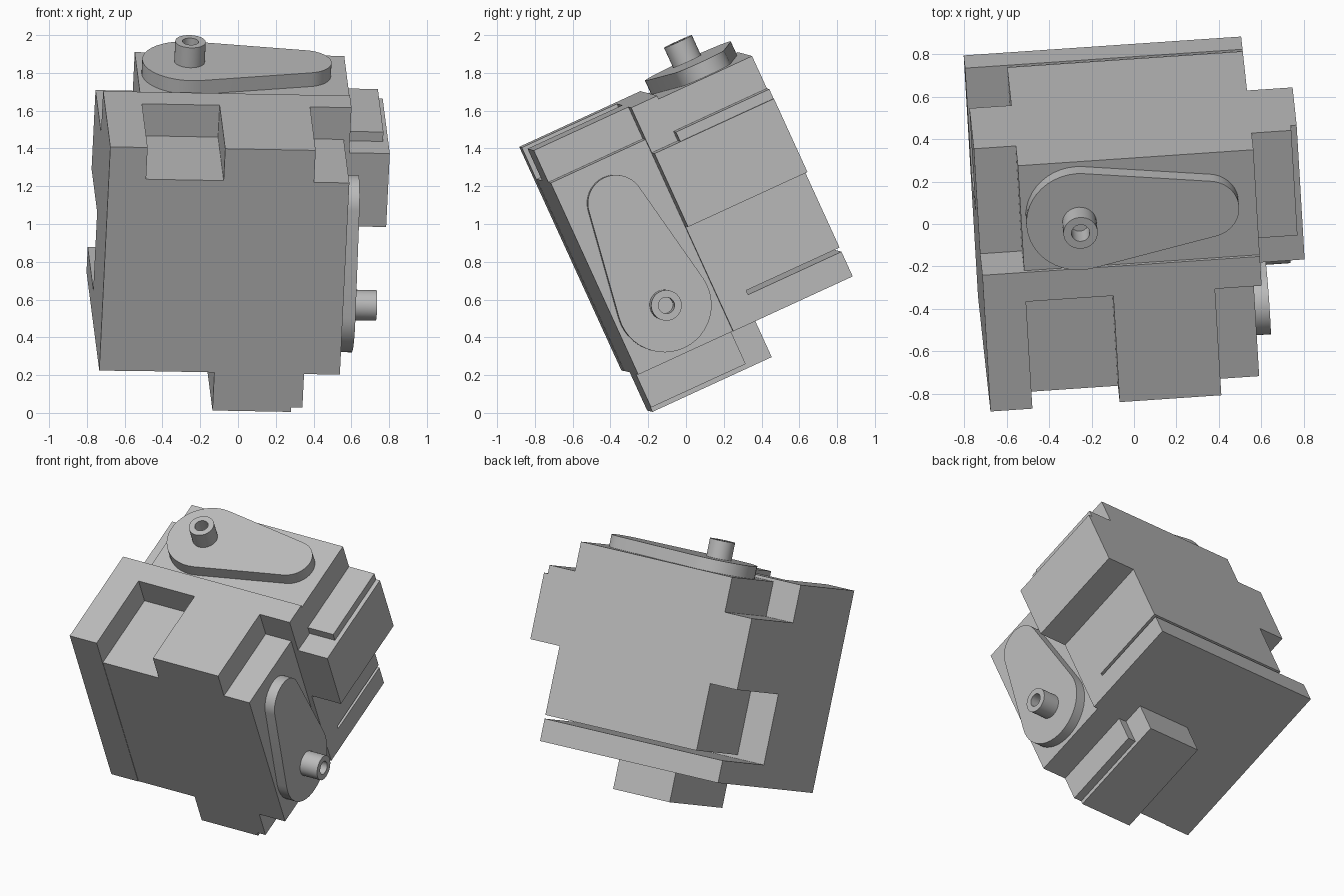
import bpy, bmesh
from math import cos, sin, acos, atan2, pi, radians
from mathutils import Matrix, Vector

cube = bpy.data.objects.get("Cube")
if cube:
    bpy.data.objects.remove(cube, do_unlink=True)

# One plain grey for the whole assembly
grey = bpy.data.materials.new("light_grey")
grey.use_nodes = True
grey.diffuse_color = (0.5, 0.5, 0.5, 1)
grey.node_tree.nodes["Principled BSDF"].inputs["Base Color"].default_value = (0.5, 0.5, 0.5, 1)

# The assembly leans back: its own width, depth and height axes
DEPTH = Vector((-0.054, 0.907, 0.417)).normalized()
HEIGHT = Vector((0.045, -0.415, 0.909))
HEIGHT = (HEIGHT - DEPTH * HEIGHT.dot(DEPTH)).normalized()
WIDTH = DEPTH.cross(HEIGHT)
TILT = Matrix((WIDTH, DEPTH, HEIGHT)).transposed().to_4x4()


def finish(name, bm):
    bmesh.ops.recalc_face_normals(bm, faces=bm.faces)
    for f in bm.faces:
        f.smooth = True
    mesh = bpy.data.meshes.new(name)
    bm.to_mesh(mesh)
    bm.free()
    mesh.set_sharp_from_angle(angle=radians(30))
    mesh.materials.append(grey)
    obj = bpy.data.objects.new(name, mesh)
    obj.matrix_world = TILT
    bpy.context.collection.objects.link(obj)
    return obj


def place(axis, u, v, t):
    """Point from outline coordinates u, v and the position t along the axis."""
    return {"x": (t, u, v), "y": (u, t, v), "z": (u, v, t)}[axis]


def prism(name, axis, outline, lo, hi):
    bm = bmesh.new()
    rings = [[bm.verts.new(place(axis, u, v, t)) for u, v in outline] for t in (lo, hi)]
    for ring in rings:
        bm.faces.new(ring)
    n = len(outline)
    for i in range(n):
        j = (i + 1) % n
        bm.faces.new((rings[0][i], rings[0][j], rings[1][j], rings[1][i]))
    return finish(name, bm)


def box(name, x, y, z):
    outline = [(x[0], z[0]), (x[1], z[0]), (x[1], z[1]), (x[0], z[1])]
    return prism(name, "y", outline, *y)


def horn(name, axis, big, small, r_big, r_small, lo, hi):
    """Teardrop arm: two round ends joined by tangent sides."""
    dx, dy = small[0] - big[0], small[1] - big[1]
    heading = atan2(dy, dx)
    spread = acos((r_big - r_small) / (dx * dx + dy * dy) ** 0.5)
    outline = []
    steps = 24
    for c, r, start, sweep in ((small, r_small, -spread, 2 * spread),
                               (big, r_big, spread, 2 * pi - 2 * spread)):
        for i in range(steps + 1):
            a = heading + start + sweep * i / steps
            outline.append((c[0] + r * cos(a), c[1] + r * sin(a)))
    return prism(name, axis, outline, lo, hi)


def tube(name, axis, centre, r_out, r_in, lo, hi, n=32):
    bm = bmesh.new()
    rings = []
    for r, t in ((r_out, lo), (r_out, hi), (r_in, hi), (r_in, lo)):
        rings.append([bm.verts.new(place(axis, centre[0] + r * cos(2 * pi * i / n),
                                         centre[1] + r * sin(2 * pi * i / n), t))
                      for i in range(n)])
    for k in range(4):
        a, b = rings[k], rings[(k + 1) % 4]
        for i in range(n):
            j = (i + 1) % n
            bm.faces.new((a[i], a[j], b[j], b[i]))
    return finish(name, bm)


# Shared planes
LEFT, PLATE, RIGHT = -0.76, -0.562, 0.55
FRONT, SEAM, WALL, BACK = -0.174, 0.378, 0.53, 1.075
BASE, LIP, TOP, REAR_TOP = 0.313, 0.457, 1.616, 1.597

# Side plate with two open notches at the back
prism("side_plate", "x",
      [(FRONT - 0.003, BASE), (BACK, BASE), (BACK, LIP), (WALL, LIP), (WALL, 0.912),
       (BACK, 0.912), (BACK, 1.372), (WALL, 1.372), (WALL, TOP), (FRONT - 0.003, TOP)],
      LEFT, PLATE)

# Front case: raised centre above, stepped ear below
prism("front_case", "y",
      [(PLATE, BASE), (-0.149, BASE), (-0.149, 0.091), (0.267, 0.091), (0.267, 0.118),
       (0.327, 0.118), (0.327, BASE), (0.517, BASE), (0.517, 1.43), (0.33, 1.43),
       (0.33, TOP), (-0.15, TOP), (-0.15, 1.43), (PLATE, 1.43)],
      FRONT, SEAM)
box("front_case_ear_end", (-0.149, 0.267), (SEAM, 0.522), (0.091, BASE))

# Frame that holds both cases
box("middle_wall", (PLATE, RIGHT), (SEAM, WALL), (BASE, TOP))
box("base_lip", (PLATE, RIGHT), (WALL, BACK), (BASE, LIP))
box("ear_support", (RIGHT, 0.765), (SEAM, WALL), (0.925, 1.353))

# Rear case with its mounting ear and the ledge on the ear
prism("rear_case", "y",
      [(PLATE, 0.481), (RIGHT, 0.481), (RIGHT, 0.925), (0.765, 0.925), (0.765, 1.353),
       (0.737, 1.353), (0.737, 1.408), (RIGHT, 1.408), (RIGHT, REAR_TOP), (PLATE, REAR_TOP)],
      WALL, BACK)

# Output arms and their hollow shafts
horn("top_horn", "z", (-0.29, 0.80), (0.32, 0.82), 0.25, 0.145, REAR_TOP, 1.677)
tube("top_shaft", "z", (-0.29, 0.795), 0.081, 0.043, 1.67, 1.793)
horn("side_horn", "x", (0.102, 0.593), (0.093, 1.19), 0.25, 0.15, 0.517, 0.587)
tube("side_shaft", "x", (0.104, 0.593), 0.081, 0.043, 0.58, 0.712)
